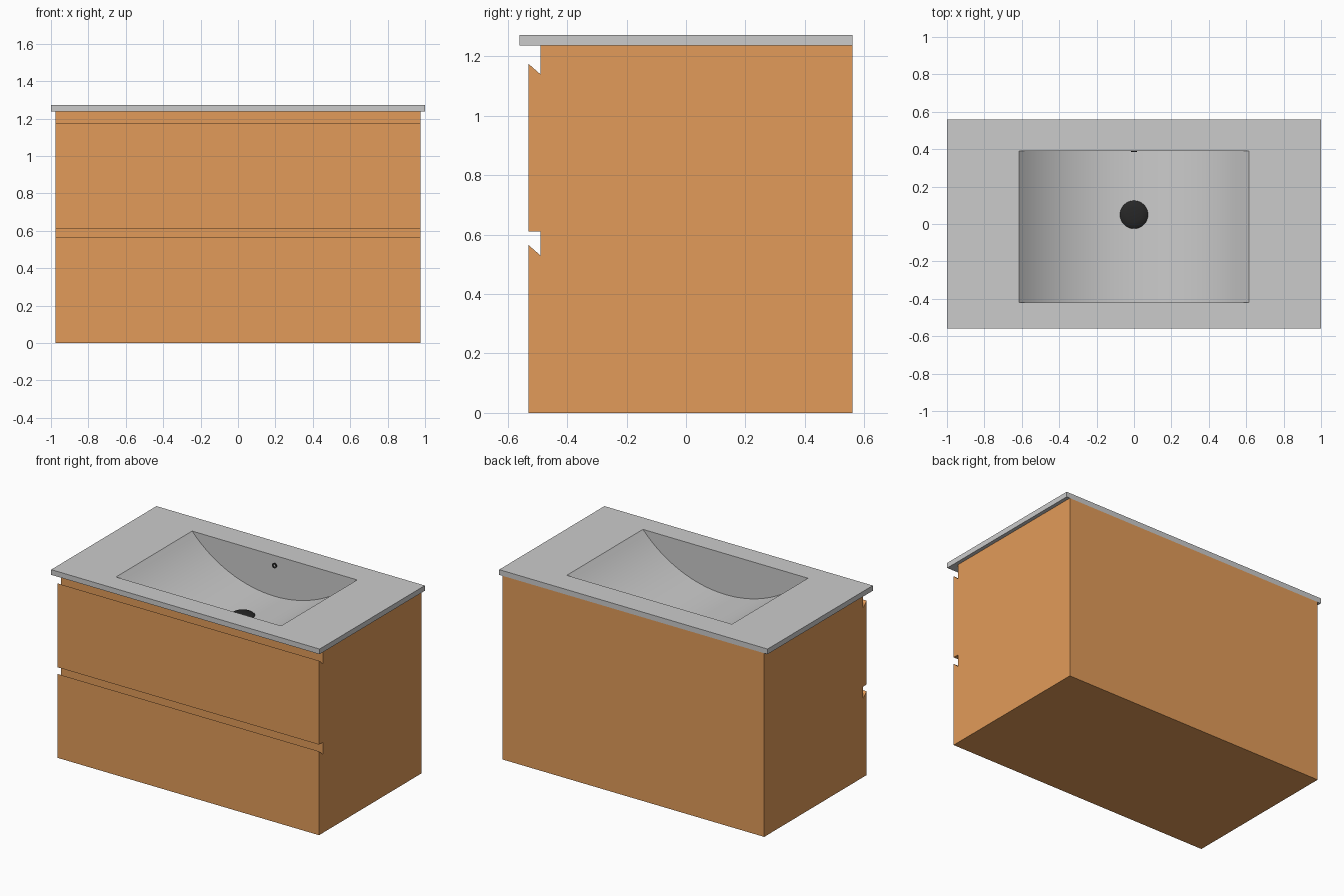
import bpy, bmesh, math

if "Cube" in bpy.data.objects:
    bpy.data.objects.remove(bpy.data.objects["Cube"])


def make_object(name, bm, color=None, smooth=True):
    bmesh.ops.recalc_face_normals(bm, faces=bm.faces[:])
    mesh = bpy.data.meshes.new(name)
    bm.to_mesh(mesh)
    bm.free()
    obj = bpy.data.objects.new(name, mesh)
    bpy.context.collection.objects.link(obj)
    if color:
        mat = bpy.data.materials.new(name + "_colour")
        mat.diffuse_color = (*color, 1)
        mat.use_nodes = True
        mat.node_tree.nodes["Principled BSDF"].inputs["Base Color"].default_value = mat.diffuse_color
        mesh.materials.append(mat)
    if smooth:
        bpy.ops.object.select_all(action='DESELECT')
        obj.select_set(True)
        bpy.context.view_layer.objects.active = obj
        bpy.ops.object.shade_smooth_by_angle(angle=math.radians(30))
    return obj


def lathe(name, profile, location, color, segments=32, tilt=0.0, closed=False):
    # spin a (radius, height) profile round z, then tilt about x and place
    bm = bmesh.new()
    vs = [bm.verts.new((r, 0, h)) for r, h in profile]
    es = [bm.edges.new(p) for p in zip(vs, vs[1:])]
    if closed:
        es.append(bm.edges.new((vs[-1], vs[0])))
    bmesh.ops.spin(bm, geom=vs + es, axis=(0, 0, 1), cent=(0, 0, 0),
                   angle=math.tau, steps=segments)
    bmesh.ops.remove_doubles(bm, verts=bm.verts[:], dist=1e-5)
    obj = make_object(name, bm, color)
    obj.rotation_euler.x = tilt
    obj.location = location
    return obj


WOOD = (0.76, 0.33, 0.10)
DARK = (0.02, 0.02, 0.02)
FRONT, BACK = -0.56, 0.56
Z_TOP, Z_UNDER = 1.272, 1.237

# Cabinet: side profile with finger-grip grooves, open under the countertop
profile = [(BACK, Z_UNDER), (BACK, 0), (-0.53, 0), (-0.53, 0.565), (-0.49, 0.53),
           (-0.49, 0.61), (-0.53, 0.61), (-0.53, 1.175), (-0.49, 1.14),
           (-0.49, Z_UNDER)]
bm = bmesh.new()
left = [bm.verts.new((-0.975, y, z)) for y, z in profile]
right = [bm.verts.new((0.975, y, z)) for y, z in profile]
bm.faces.new(left)
bm.faces.new(right)
for i in range(len(profile) - 1):
    bm.faces.new((left[i], left[i + 1], right[i + 1], right[i]))
make_object("cabinet", bm, WOOD, smooth=False)

# Countertop with sunken arc-shaped basin
HALF, Y0, Y1, DEPTH, STEPS = 0.615, -0.42, 0.39, 0.275, 32
radius = (HALF ** 2 + DEPTH ** 2) / (2 * DEPTH)
sweep = math.asin(HALF / radius)
arc = []
for i in range(STEPS + 1):
    a = sweep * (2 * i / STEPS - 1)
    arc.append((radius * math.sin(a),
                Z_TOP - DEPTH + radius * (1 - math.cos(a))))

bm = bmesh.new()


def ring(half, y0, y1, z):
    return [bm.verts.new(p) for p in ((-half, y0, z), (half, y0, z),
                                      (half, y1, z), (-half, y1, z))]


def bridge(a, b):
    for i in range(4):
        j = (i + 1) % 4
        bm.faces.new((a[i], a[j], b[j], b[i]))


front_arc = [bm.verts.new((x, Y0, z)) for x, z in arc]
back_arc = [bm.verts.new((x, Y1, z)) for x, z in arc]
rim = [front_arc[0], front_arc[-1], back_arc[-1], back_arc[0]]
top = ring(1.0, FRONT, BACK, Z_TOP)
under = ring(1.0, FRONT, BACK, Z_UNDER)
opening = ring(HALF, Y0, Y1, Z_UNDER)
bridge(rim, top)
bridge(top, under)
bridge(under, opening)
for i in range(STEPS):
    bm.faces.new((front_arc[i], front_arc[i + 1], back_arc[i + 1], back_arc[i]))
bm.faces.new(front_arc)
bm.faces.new(back_arc)
make_object("basin_countertop", bm)

# Drain plug at the bottom of the basin
lathe("drain_plug", [(0, 0.018), (0.04, 0.016), (0.066, 0.011), (0.075, 0.004),
                     (0.075, -0.01), (0, -0.01)],
      (0, 0.05, Z_TOP - DEPTH), DARK)

# Overflow ring on the back wall of the basin
lathe("overflow_ring", [(0.009, 0), (0.009, 0.006), (0.017, 0.006), (0.017, 0)],
      (0, Y1, 1.205), DARK, segments=24, tilt=math.pi / 2, closed=True)
